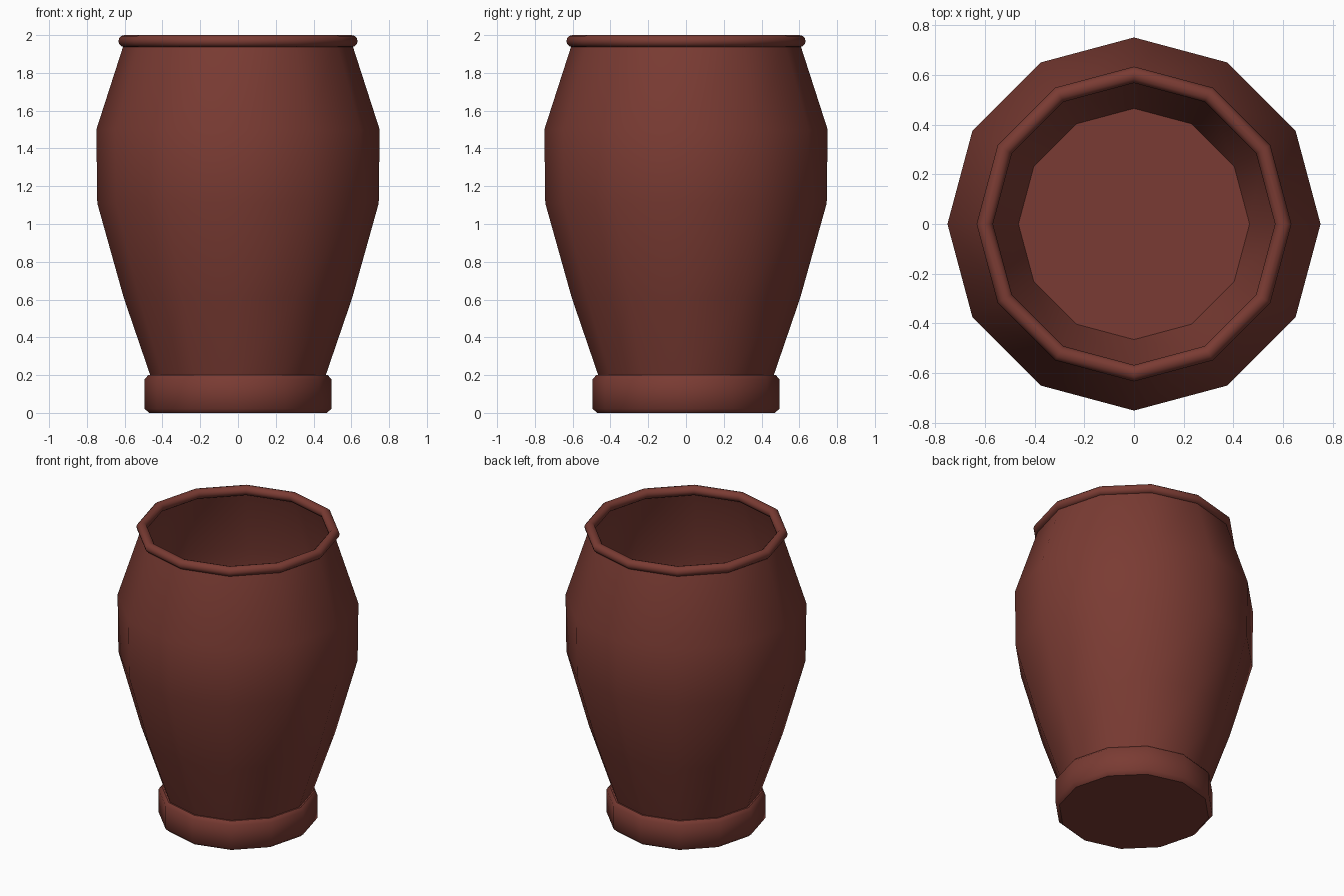
import bpy, math

if "Cube" in bpy.data.objects:
    bpy.data.objects.remove(bpy.data.objects["Cube"])

SIDES = 12
clay = bpy.data.materials.new("red_brown_clay")
clay.diffuse_color = (0.195, 0.044, 0.033, 1)
clay.use_nodes = True
clay.node_tree.nodes["Principled BSDF"].inputs["Base Color"].default_value = clay.diffuse_color


def lathe(name, profile, closed=False, caps=False):
    """Spin (radius, z) points around z into a smooth 12-sided part."""
    n = len(profile)
    verts = [(r * math.cos(2 * math.pi * s / SIDES), r * math.sin(2 * math.pi * s / SIDES), z)
             for r, z in profile for s in range(SIDES)]
    faces = []
    for i in range(n if closed else n - 1):
        a, b = i * SIDES, (i + 1) % n * SIDES
        for s in range(SIDES):
            t = (s + 1) % SIDES
            faces.append((a + s, a + t, b + t, b + s))
    if caps:
        faces.append(tuple(reversed(range(SIDES))))
        faces.append(tuple(range((n - 1) * SIDES, n * SIDES)))
    mesh = bpy.data.meshes.new(name)
    mesh.from_pydata(verts, [], faces)
    mesh.materials.append(clay)
    for f in mesh.polygons:
        f.use_smooth = len(f.vertices) == 4   # caps stay flat
    obj = bpy.data.objects.new(name, mesh)
    bpy.context.collection.objects.link(obj)
    return obj


# Solid foot with chamfered edges; its top is the floor of the vase
lathe("foot", [(0.47, 0), (0.495, 0.022), (0.495, 0.178), (0.475, 0.2)], caps=True)

# Thin open body wall
lathe("body", [(0.463, 0.195), (0.605, 0.61), (0.745, 1.11), (0.75, 1.5), (0.60, 1.965)])

# Rounded rim
lathe("rim", [(0.6 + 0.033 * math.cos(k * math.pi / 6), 1.968 + 0.032 * math.sin(k * math.pi / 6))
              for k in range(12)], closed=True)
